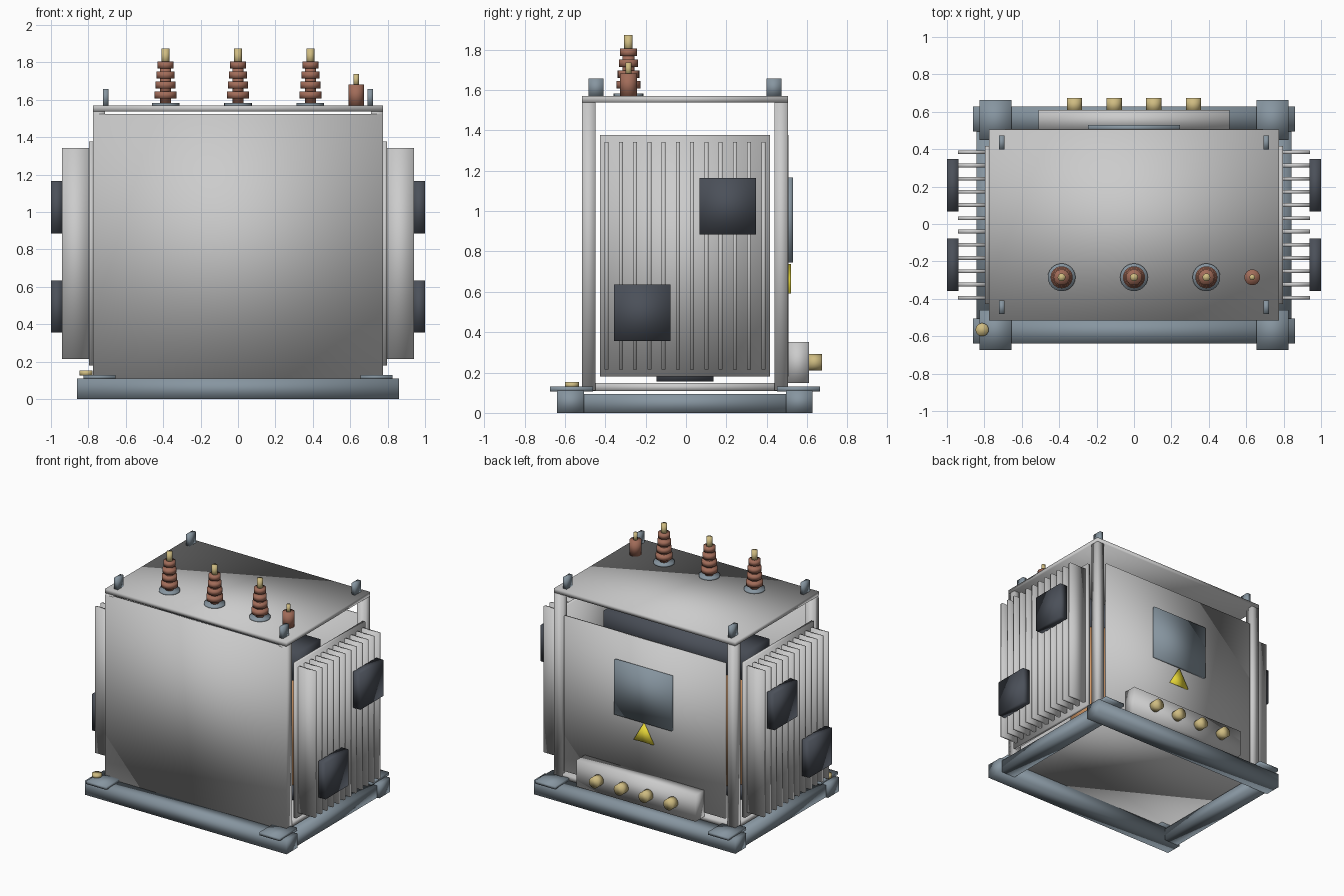
import bpy, math

if "Cube" in bpy.data.objects:
    bpy.data.objects.remove(bpy.data.objects["Cube"])

OFF = -0.005  # whole model sits slightly forward of the terminals


def mat(name, rgb):
    m = bpy.data.materials.new(name)
    m.diffuse_color = (*rgb, 1)
    m.use_nodes = True
    m.node_tree.nodes["Principled BSDF"].inputs["Base Color"].default_value = m.diffuse_color
    return m


FRAME = mat("frame_blue_grey", (0.24, 0.30, 0.35))
RED = mat("porcelain_red", (0.36, 0.15, 0.10))
BRASS = mat("brass", (0.62, 0.50, 0.22))
DARK = mat("dark_grey", (0.07, 0.08, 0.10))
COPPER = mat("copper", (0.65, 0.32, 0.14))
YELLOW = mat("warning_yellow", (0.80, 0.68, 0.04))
PAINT = mat("light_grey_paint", (0.62, 0.64, 0.65))


def finish(o, name, material=None):
    o.name = name
    o.data.materials.append(material or PAINT)
    bpy.ops.object.shade_smooth()  # soft shading right across every part
    return o


def box(name, x, y, z, material=None):
    """Box from (min, max) ranges on each axis."""
    r = [sorted(v) for v in (x, y, z)]
    c = [(a + b) / 2 for a, b in r]
    bpy.ops.mesh.primitive_cube_add(size=1, location=(c[0], c[1] + OFF, c[2]))
    o = bpy.context.object
    o.scale = [b - a for a, b in r]
    bpy.ops.object.transform_apply(location=False, rotation=False, scale=True)
    return finish(o, name, material)


def cyl(name, x, y, z0, z1, r, material, n=24):
    bpy.ops.mesh.primitive_cylinder_add(vertices=n, radius=r, depth=z1 - z0,
                                        location=(x, y + OFF, (z0 + z1) / 2))
    return finish(bpy.context.object, name, material)


def cyl_y(name, x, z, y0, y1, r, material, n=24):
    """Cylinder or prism pointing along +y."""
    bpy.ops.mesh.primitive_cylinder_add(vertices=n, radius=r, depth=y1 - y0,
                                        location=(x, (y0 + y1) / 2 + OFF, z),
                                        rotation=(math.pi / 2, 0, 0))
    return finish(bpy.context.object, name, material)


# Base skid: long rails, cross rails, corner plates
for s in (-1, 1):
    box("base_rail", (-0.862, 0.862), (s * 0.50, s * 0.633), (0, 0.11), FRAME)
    box("base_cross_rail", (s * 0.72, s * 0.843), (-0.505, 0.505), (0, 0.093), FRAME)
    for t in (-1, 1):
        box("corner_plate", (s * 0.655, s * 0.827), (t * 0.455, t * 0.669), (0.106, 0.13), FRAME)
        box("corner_post", (s * 0.71, s * 0.775), (t * 0.443, t * 0.510), (0.11, 1.537))
        box("lifting_lug", (s * 0.692, s * 0.722), (t * 0.403, t * 0.477), (1.565, 1.657), FRAME)
cyl("drain_valve", -0.812, -0.56, 0.125, 0.152, 0.035, BRASS)

# Enclosure: floor, lid, front and back panels
box("floor_plate", (-0.765, 0.765), (-0.50, 0.50), (0.108, 0.147))
box("lid", (-0.775, 0.775), (-0.511, 0.511), (1.537, 1.57))
box("front_panel", (-0.775, 0.775), (-0.511, -0.490), (0.11, 1.523))
box("back_panel", (-0.69, 0.69), (0.493, 0.513), (0.18, 1.378))

# Core and windings inside
for z in ((0.155, 0.24), (1.08, 1.30)):
    box("core_yoke", (-0.61, 0.61), (-0.142, 0.142), z, DARK)
for x in (-0.387, 0, 0.387):
    cyl("winding", x, 0, 0.235, 1.085, 0.17, COPPER, n=32)

# Radiators with fins, and two cooling fans on each side
for s in (-1, 1):
    box("radiator_panel", (s * 0.773, s * 0.797), (-0.422, 0.422), (0.18, 1.378))
    for i in range(12):
        y = (i - 5.5) * 0.0707
        box("radiator_fin", (s * 0.79, s * 0.942), (y - 0.01, y + 0.01), (0.214, 1.343))
    for y, z in ((0.213, 1.025), (-0.213, 0.495)):
        box("cooling_fan", (s * 0.938, s * 1.0), (y - 0.14, y + 0.14), (z - 0.14, z + 0.14), DARK)

# High-voltage bushings: flange, stem, four sheds, terminal
for x in (-0.387, 0, 0.387):
    y = -0.28
    cyl("bushing_flange", x, y, 1.565, 1.582, 0.074, FRAME)
    cyl("bushing_stem", x, y, 1.575, 1.80, 0.03, RED)
    for i in range(4):
        z = 1.607 + i * 0.0535
        cyl("bushing_shed", x, y, z, z + 0.037, 0.059 - i * 0.0055, RED)
    cyl("bushing_terminal", x, y, 1.79, 1.873, 0.021, BRASS)
cyl("neutral_bushing", 0.632, -0.28, 1.565, 1.683, 0.042, RED)
cyl("neutral_terminal", 0.632, -0.28, 1.675, 1.737, 0.015, BRASS)

# Back face: nameplate, warning triangle, low-voltage box and terminals
box("blank_plate", (-0.245, 0.245), (0.505, 0.534), (0.745, 1.167), FRAME)
cyl_y("warning_triangle", 0, 0.64, 0.505, 0.526, 0.097, YELLOW, n=3)
box("terminal_box", (-0.51, 0.51), (0.505, 0.615), (0.147, 0.352))
for x in (-0.318, -0.106, 0.106, 0.318):
    cyl_y("low_voltage_terminal", x, 0.25, 0.605, 0.679, 0.041, BRASS)
